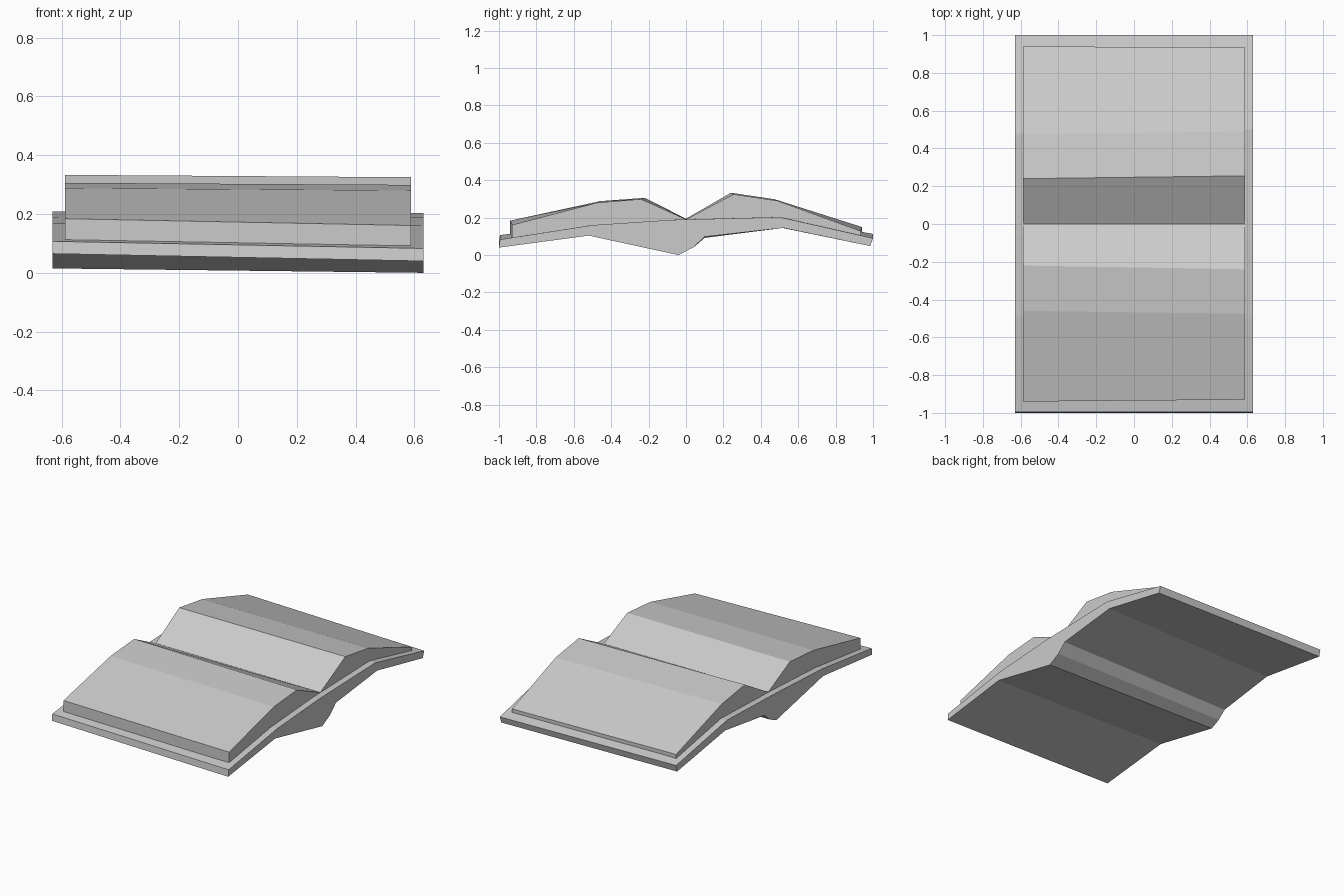
import bpy


def loft(name, half_width, profile):
    """Solid between a left and a right outline; rows are (y left, z left, y right, z right)."""
    n = len(profile)
    verts = [(-half_width, a, b, ) for a, b, _, _ in profile]
    verts += [(half_width, c, d) for _, _, c, d in profile]
    faces = [tuple(range(n))[::-1], tuple(range(n, 2 * n))]
    faces += [(i, (i + 1) % n, n + (i + 1) % n, n + i) for i in range(n)]
    mesh = bpy.data.meshes.new(name)
    mesh.from_pydata(verts, [], faces)
    mesh.update()
    obj = bpy.data.objects.new(name, mesh)
    bpy.context.collection.objects.link(obj)
    return obj


# Cover: underside with the spine bulge, front to back, then the upper face
loft("cover", 0.63, [
    (-1.00, 0.065, -1.00, 0.040),
    (-0.50, 0.118, -0.52, 0.104),
    (-0.02, 0.015, -0.04, 0.000),
    (0.045, 0.045, 0.04, 0.042),
    (0.10, 0.092, 0.10, 0.098),
    (0.50, 0.148, 0.52, 0.145),
    (0.99, 0.070, 0.985, 0.048),
    (1.00, 0.113, 1.00, 0.090),
    (0.48, 0.208, 0.50, 0.203),
    (-0.06, 0.190, -0.08, 0.188),
    (-0.49, 0.168, -0.50, 0.160),
    (-0.995, 0.107, -0.995, 0.083),
])

# Front page block, from the centre fold to the front edge
loft("front_pages", 0.588, [
    (-0.94, 0.108, -0.93, 0.088),
    (-0.49, 0.163, -0.50, 0.155),
    (0.00, 0.188, 0.00, 0.186),
    (0.00, 0.194, 0.00, 0.191),
    (-0.22, 0.306, -0.24, 0.299),
    (-0.46, 0.288, -0.475, 0.280),
    (-0.94, 0.184, -0.93, 0.161),
][::-1])

# Back page block, slightly taller at the fold
loft("back_pages", 0.588, [
    (0.94, 0.120, 0.935, 0.098),
    (0.48, 0.203, 0.50, 0.198),
    (0.00, 0.188, 0.00, 0.186),
    (0.00, 0.194, 0.00, 0.191),
    (0.24, 0.333, 0.255, 0.325),
    (0.475, 0.298, 0.49, 0.290),
    (0.94, 0.150, 0.935, 0.128),
])

# Make every outline face outward
import bmesh
for obj in bpy.context.collection.objects:
    bm = bmesh.new()
    bm.from_mesh(obj.data)
    bmesh.ops.recalc_face_normals(bm, faces=bm.faces)
    bmesh.ops.triangulate(bm, faces=[f for f in bm.faces if len(f.verts) > 4])
    bm.to_mesh(obj.data)
    bm.free()
